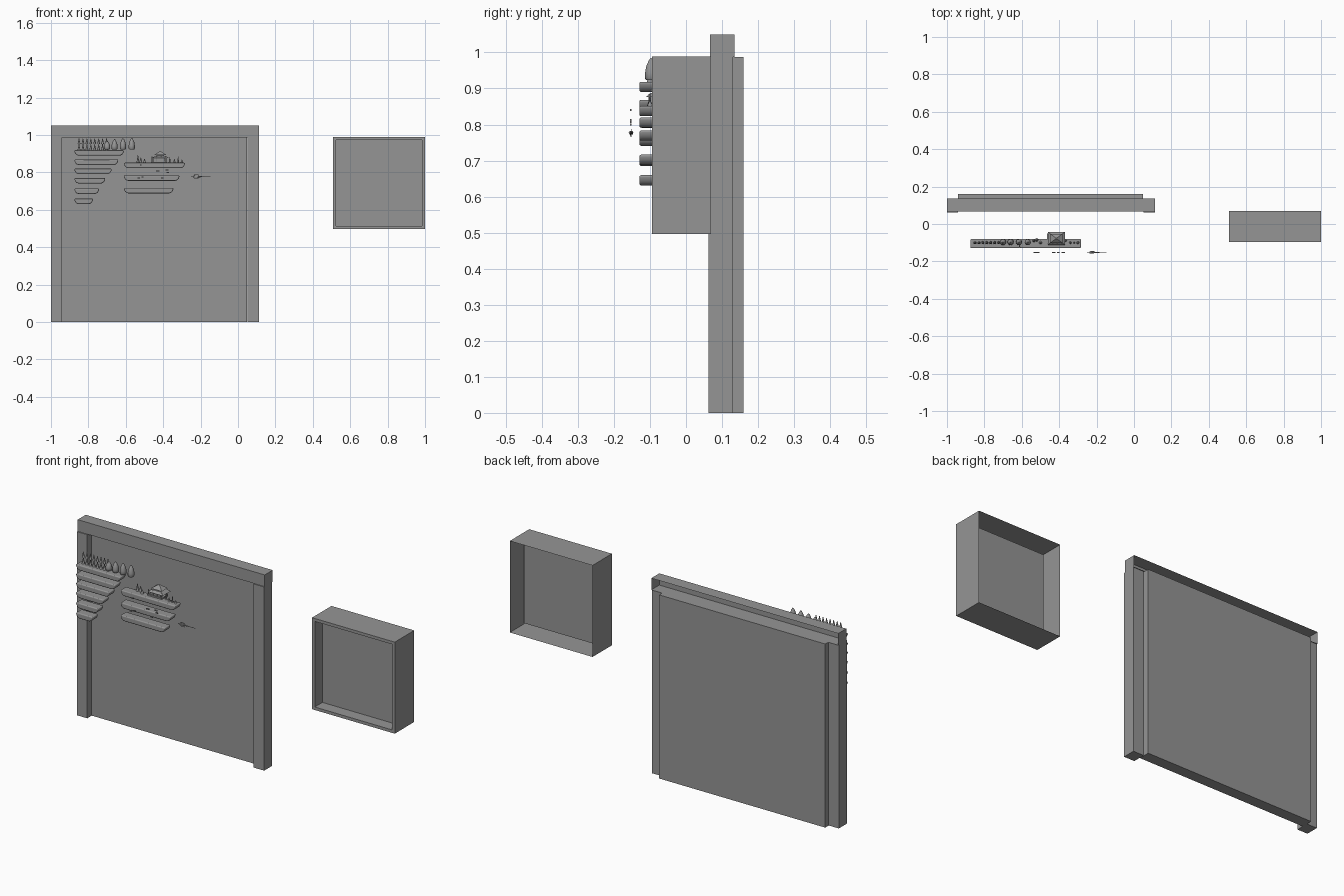
import bpy, bmesh, math
from mathutils import Matrix

if "Cube" in bpy.data.objects:
    bpy.data.objects.remove(bpy.data.objects["Cube"])

grey = bpy.data.materials.new("mid grey")
grey.diffuse_color = (0.30, 0.30, 0.30, 1)
grey.use_nodes = True
grey.node_tree.nodes["Principled BSDF"].inputs["Base Color"].default_value = grey.diffuse_color


def finish(name, bm, smooth=False, bevel=0, fix=True):
    if fix:
        bmesh.ops.recalc_face_normals(bm, faces=bm.faces)
    me = bpy.data.meshes.new(name)
    bm.to_mesh(me)
    bm.free()
    me.materials.append(grey)
    ob = bpy.data.objects.new(name, me)
    bpy.context.collection.objects.link(ob)
    if bevel:
        m = ob.modifiers.new("soft edges", 'BEVEL')
        m.width, m.segments = bevel, 3
    if smooth:
        bpy.context.view_layer.objects.active = ob
        ob.select_set(True)
        bpy.ops.object.shade_smooth_by_angle(angle=math.radians(45))
        ob.select_set(False)
    return ob


def add_box(bm, x0, x1, y0, y1, z0, z1):
    m = Matrix.Translation(((x0 + x1) / 2, (y0 + y1) / 2, (z0 + z1) / 2))
    m = m @ Matrix.Diagonal((x1 - x0, y1 - y0, z1 - z0, 1))
    return bmesh.ops.create_cube(bm, size=1, matrix=m)["verts"]


def box(name, *dims, open_back=False):
    bm = bmesh.new()
    add_box(bm, *dims)
    if open_back:
        bm.normal_update()
        bmesh.ops.delete(bm, geom=[f for f in bm.faces if f.normal.y > 0.9], context='FACES')
    return finish(name, bm, fix=not open_back)


def add_cone(bm, x, y, z0, z1, r0, r1, n=10):
    bmesh.ops.create_cone(bm, cap_ends=True, segments=n, radius1=r0, radius2=r1,
                          depth=z1 - z0, matrix=Matrix.Translation((x, y, (z0 + z1) / 2)))


def lathe(name, x, y, z, profile, n=12):
    bm = bmesh.new()
    rings = [[bm.verts.new((x + r * math.cos(k * math.tau / n), y + r * math.sin(k * math.tau / n), z + h))
              for k in range(n)] for r, h in profile]
    for a, b in zip(rings, rings[1:]):
        for k in range(n):
            bm.faces.new((a[k], a[(k + 1) % n], b[(k + 1) % n], b[k]))
    bm.faces.new(rings[0])
    bm.faces.new(rings[-1])
    return finish(name, bm, True)


# Large frame: two posts, a hollow top beam and the board between them
box("left_post", -1, -0.94, 0.062, 0.13, 0, 0.987)
box("right_post", 0.05, 0.112, 0.062, 0.13, 0, 0.987)
box("top_beam", -1, 0.112, 0.067, 0.135, 0.987, 1.05, open_back=True)
box("back_board", -0.94, 0.048, 0.1, 0.16, 0, 0.987)

# Display case: thin outer shell, narrow rim and recessed panel, open behind
bm = bmesh.new()
cx, cz, h, rim = 0.753, 0.742, 0.246, 0.016


def square(half, y):
    return [bm.verts.new((cx + sx * half, y, cz + sz * half))
            for sx, sz in ((-1, -1), (1, -1), (1, 1), (-1, 1))]


rings = [square(h, 0.07), square(h, -0.095), square(h - rim, -0.095), square(h - rim, -0.03)]
for a, b in zip(rings, rings[1:]):
    for k in range(4):
        bm.faces.new((a[k], a[(k + 1) % 4], b[(k + 1) % 4], b[k]))
bm.faces.new(rings[-1])
finish("display_case", bm)


# Rounded shelves: flat-topped bars with swept-up ends
def shelf(name, x0, x1, zc, y0=-0.129, y1=-0.08, t=0.015):
    pts = [(x0, zc + t * 0.9), (x1, zc + t * 0.9)]
    r = 0.024
    for k in range(1, 7):
        a = math.radians(15 * k)
        pts.append((x1 - r + r * math.cos(a), zc + t * 0.9 - t * 1.9 * math.sin(a)))
    for k in range(6, 0, -1):
        a = math.radians(15 * k)
        pts.append((x0 + r - r * math.cos(a), zc + t * 0.9 - t * 1.9 * math.sin(a)))
    bm = bmesh.new()
    f = bm.faces.new([bm.verts.new((x, y0, z)) for x, z in pts])
    ext = bmesh.ops.extrude_face_region(bm, geom=[f])
    for v in ext["geom"]:
        if isinstance(v, bmesh.types.BMVert):
            v.co.y = y1
    finish(name, bm, True, 0.005)


for i, x1 in enumerate((-0.61, -0.64, -0.675, -0.71, -0.743, -0.775)):
    shelf(f"stepped_shelf_{i + 1}", -0.875, x1, (0.905, 0.855, 0.806, 0.756, 0.70, 0.646)[i])
for i, x1 in enumerate((-0.283, -0.313, -0.345)):
    shelf(f"wide_shelf_{i + 1}", -0.61, x1, (0.838, 0.77, 0.703)[i])

# Row of slender trees on the top shelf
bm = bmesh.new()
for i in range(8):
    x = -0.85 + i * 0.021
    add_cone(bm, x, -0.1, 0.915, 0.965, 0.003, 0.002, 6)
    add_cone(bm, x, -0.1, 0.952, 0.982, 0.0075, 0.001, 8)
    add_cone(bm, x, -0.1, 0.915, 0.945, 0.009, 0.002, 8)
finish("slender_trees", bm, True)

# Rounded pointed trees
tree = ((0.013, 0), (0.0165, 0.006), (0.0165, 0.02), (0.0135, 0.038), (0.007, 0.053), (0.001, 0.062))
for i, (x, s) in enumerate(((-0.70, 0.75), (-0.66, 0.9), (-0.615, 0.97), (-0.568, 1))):
    lathe(f"rounded_tree_{i + 1}", x, -0.097, 0.923, [(r, z * s) for r, z in tree])

# Small cone trees and bushes around the house
bm = bmesh.new()
for x, y, top, r in ((-0.535, -0.09, 0.892, 0.008), (-0.52, -0.085, 0.88, 0.009), (-0.50, -0.1, 0.872, 0.009),
                     (-0.365, -0.09, 0.882, 0.006), (-0.34, -0.1, 0.872, 0.007),
                     (-0.32, -0.1, 0.885, 0.005), (-0.30, -0.1, 0.868, 0.008)):
    add_cone(bm, x, y, 0.85, top, r, 0.001, 8)
finish("small_trees", bm, True)

# Tiered house with pitched roof
bm = bmesh.new()
add_box(bm, -0.465, -0.38, -0.105, -0.05, 0.85, 0.859)
add_box(bm, -0.452, -0.39, -0.10, -0.055, 0.859, 0.876)
for x in (-0.46, -0.435, -0.41, -0.385):
    for y in (-0.102, -0.053):
        add_cone(bm, x, y, 0.855, 0.884, 0.002, 0.002, 6)
for hw, z, t, k in ((0.046, 0.876, 0.011, 0.65), (0.033, 0.893, 0.019, 0.12)):
    vs = add_box(bm, -0.415 - hw, -0.415 + hw, -0.077 - hw * 0.75, -0.077 + hw * 0.75, z, z + t)
    for v in vs:
        if v.co.z > z + t / 2:
            v.co.x = -0.415 + (v.co.x + 0.415) * k
            v.co.y = -0.077 + (v.co.y + 0.077) * k
add_box(bm, -0.435, -0.395, -0.092, -0.062, 0.885, 0.895)
finish("tiered_house", bm)

# Tiny floating ornaments in front
bm = bmesh.new()
for x, z, w in ((-0.53, 0.77, 0.007), (-0.51, 0.775, 0.005), (-0.43, 0.807, 0.009),
                (-0.405, 0.77, 0.006), (-0.38, 0.812, 0.008), (-0.375, 0.80, 0.006), (-0.52, 0.84, 0.005)):
    add_box(bm, x - w, x + w, -0.156, -0.151, z - 0.003, z + 0.003)
finish("floating_ornaments", bm)

# Small flying craft: slim body, crossed fins and nose rod
bm = bmesh.new()
bmesh.ops.create_cone(bm, cap_ends=True, segments=8, radius1=0.006, radius2=0.001, depth=0.06,
                      matrix=Matrix.Translation((-0.207, -0.152, 0.777)) @ Matrix.Rotation(math.pi / 2, 4, 'Y'))
add_box(bm, -0.25, -0.147, -0.153, -0.151, 0.776, 0.778)
add_box(bm, -0.235, -0.212, -0.153, -0.151, 0.766, 0.788)
add_box(bm, -0.235, -0.215, -0.159, -0.145, 0.776, 0.778)
finish("flying_craft", bm)
